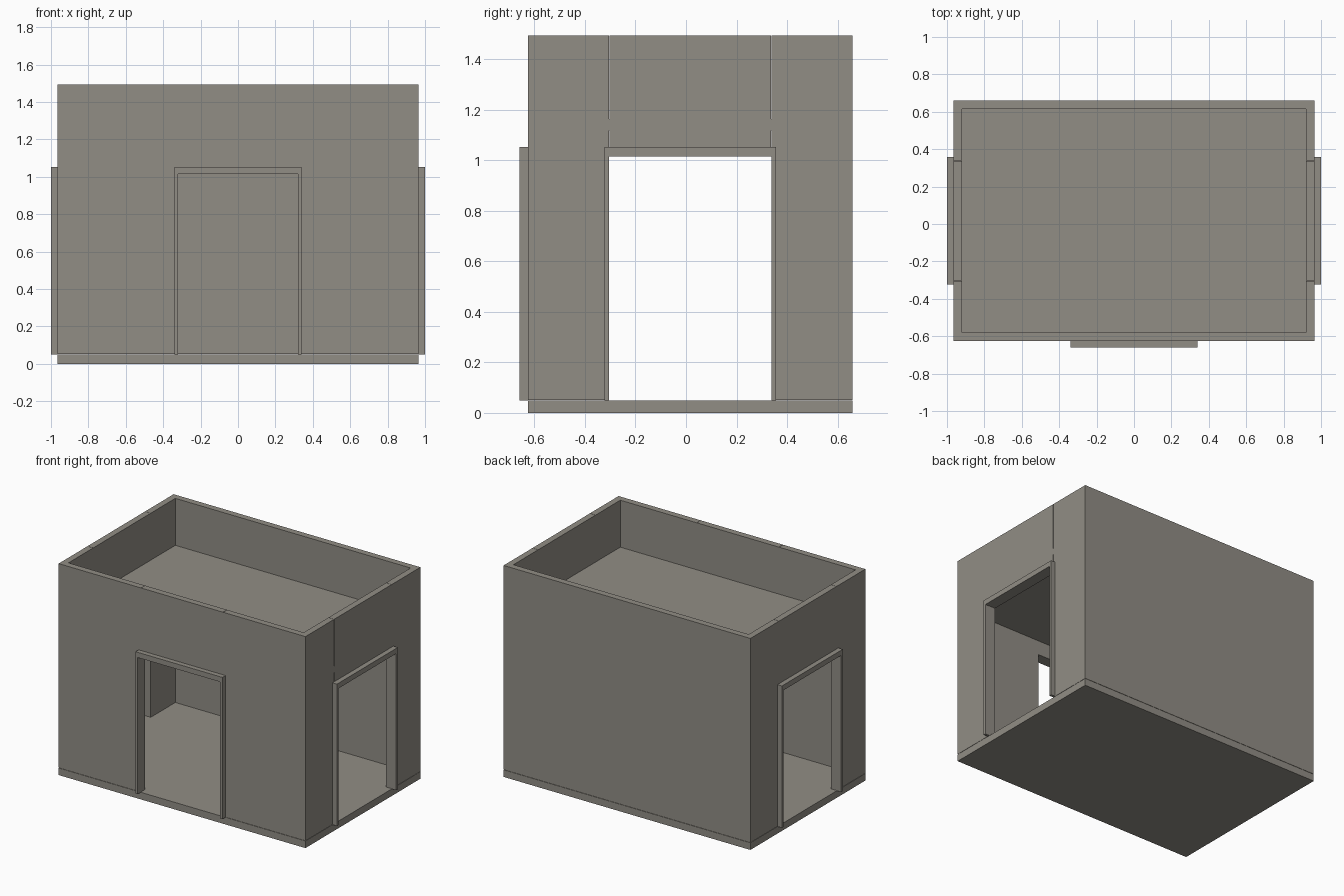
import bpy

if "Cube" in bpy.data.objects:
    bpy.data.objects.remove(bpy.data.objects["Cube"])

CY = 0.017                 # centre of the room in y
HX, HY = 0.965, 0.642      # half size of the room
T = 0.045                  # wall thickness
FLOOR, TOP = 0.05, 1.495   # floor level and wall top
ROOF0, ROOF1 = 1.118, 1.163     # sunken roof slab
DOOR, DOOR_TOP = 0.322, 1.016   # half door width, door head height
TRIM, PROUD, LINTEL_TOP = 0.018, 0.035, 1.053
GAP = 0.002                # hairline joint between panels

stone = bpy.data.materials.new("warm grey stone")
stone.diffuse_color = (0.285, 0.268, 0.235, 1)
stone.use_nodes = True
stone.node_tree.nodes["Principled BSDF"].inputs["Base Color"].default_value = stone.diffuse_color


def box(name, x0, x1, y0, y1, z0, z1):
    bpy.ops.mesh.primitive_cube_add(size=1)
    o = bpy.context.object
    o.name = name
    for v in o.data.vertices:
        v.co = ((x0, x1)[v.co.x > 0], (y0, y1)[v.co.y > 0], (z0, z1)[v.co.z > 0])
    o.data.materials.append(stone)
    return o


def door_wall(side, half, place):
    """Wall with a doorway; place(name, u0, u1, d0, d1, z0, z1) maps
    along-wall u and outward depth d to the room."""
    # wall panels beside and above the doorway
    place(side + "_wall_panel_a", -half, -DOOR, -T, 0, FLOOR + GAP, TOP)
    place(side + "_wall_panel_b", DOOR, half, -T, 0, FLOOR + GAP, TOP)
    place(side + "_wall_header", GAP - DOOR, DOOR - GAP, -T, 0, DOOR_TOP, TOP)
    # roof slab edge closing the panel joints
    for s in (-1, 1):
        place(side + "_joint_filler", s * DOOR - GAP, s * DOOR + GAP, -T, 0, ROOF0, ROOF1)
    # raised door trim on the outside
    place(side + "_door_post_a", -DOOR - TRIM, -DOOR, 0, PROUD, FLOOR, DOOR_TOP)
    place(side + "_door_post_b", DOOR, DOOR + TRIM, 0, PROUD, FLOOR, DOOR_TOP)
    place(side + "_door_lintel", -DOOR - TRIM, DOOR + TRIM, 0, PROUD, DOOR_TOP, LINTEL_TOP)


# floor slab, solid back wall and sunken roof
box("floor", -HX, HX, CY - HY, CY + HY, 0, FLOOR)
box("back_wall", -HX, HX, CY + HY - T, CY + HY, FLOOR + GAP, TOP)
box("roof", T - HX, HX - T, CY - HY + T, CY + HY - T, ROOF0, ROOF1)

# three walls with doorways
door_wall("front", HX, lambda n, u0, u1, d0, d1, z0, z1:
          box(n, u0, u1, CY - HY - d1, CY - HY - d0, z0, z1))
door_wall("right", HY - T, lambda n, u0, u1, d0, d1, z0, z1:
          box(n, HX + d0, HX + d1, CY + u0, CY + u1, z0, z1))
door_wall("left", HY - T, lambda n, u0, u1, d0, d1, z0, z1:
          box(n, -HX - d1, -HX - d0, CY + u0, CY + u1, z0, z1))
